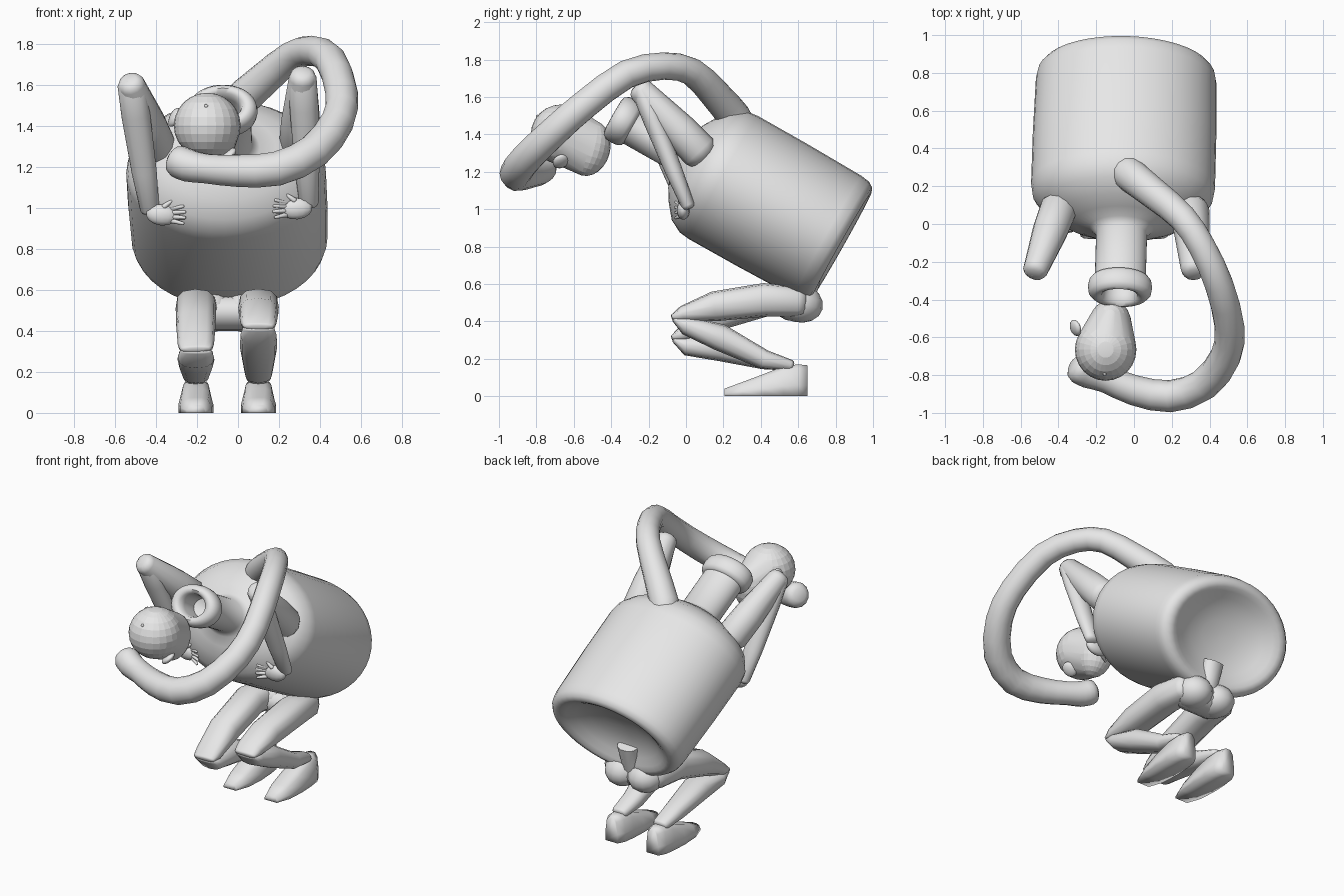
import bpy, bmesh, math
from mathutils import Vector, Matrix

if "Cube" in bpy.data.objects:
    bpy.data.objects.remove(bpy.data.objects["Cube"])

grey = bpy.data.materials.new("plain_grey")
grey.diffuse_color = (0.8, 0.8, 0.8, 1)
grey.use_nodes = True
grey.node_tree.nodes["Principled BSDF"].inputs["Base Color"].default_value = grey.diffuse_color


def finish(name, bm, angle=50):
    bmesh.ops.recalc_face_normals(bm, faces=bm.faces)
    mesh = bpy.data.meshes.new(name)
    bm.to_mesh(mesh)
    bm.free()
    mesh.materials.append(grey)
    ob = bpy.data.objects.new(name, mesh)
    bpy.context.collection.objects.link(ob)
    bpy.ops.object.select_all(action='DESELECT')
    ob.select_set(True)
    bpy.context.view_layer.objects.active = ob
    bpy.ops.object.shade_smooth_by_angle(angle=math.radians(angle))
    return ob


def skin(bm, rings):
    for a, b in zip(rings, rings[1:]):
        n = len(a)
        for i in range(n):
            bm.faces.new((a[i], a[(i + 1) % n], b[(i + 1) % n], b[i]))
    bm.faces.new(rings[0])
    bm.faces.new(rings[-1])


def smooth_path(pts, steps=3):
    """Catmull-Rom curve through points of any dimension."""
    p = [Vector(q) for q in pts]
    p = [p[0] * 2 - p[1]] + p + [p[-1] * 2 - p[-2]]
    out = []
    for a, b, c, d in zip(p, p[1:], p[2:], p[3:]):
        for k in range(steps):
            t = k / steps
            out.append((b * 2 + (c - a) * t + (a * 2 - b * 5 + c * 4 - d) * t * t
                        + (b * 3 - a - c * 3 + d) * t ** 3) * 0.5)
    return [tuple(v) for v in out] + [tuple(p[-2])]


def tube(name, pts, sides=12, wide=1.0, round_ends=True, square=1.0):
    """Tube through (x, y, z, radius[, width factor]); square < 1 makes it boxier."""
    ring_data = [(Vector(p[:3]), p[3], p[4] if len(p) > 4 else wide) for p in pts]
    if round_ends:
        for last in (False, True):
            (p, r, w), (q, _, _) = (ring_data[-1], ring_data[-2]) if last else ring_data[:2]
            d = (p - q).normalized()
            for k, s in ((0.35, 0.85), (0.55, 0.5)):
                ring_data.insert(len(ring_data) if last else 0, (p + d * r * k, r * s, w))
    bm = bmesh.new()
    rings = []
    side = Vector((1, 0, 0))

    def box(v):
        return math.copysign(abs(v) ** square, v)
    for i, (p, r, w) in enumerate(ring_data):
        t = ring_data[min(i + 1, len(ring_data) - 1)][0] - ring_data[max(i - 1, 0)][0]
        t.normalize()
        side = (side - t * side.dot(t)).normalized()
        up = t.cross(side)
        rings.append([bm.verts.new(p + side * box(math.cos(a)) * r * w + up * box(math.sin(a)) * r)
                      for a in (2 * math.pi * (k + 0.01) / sides for k in range(sides))])
    skin(bm, rings)
    return finish(name, bm)


def lathe(name, profile, matrix, sides=40):
    """Closed surface turned around local z from (height, radius) points."""
    bm = bmesh.new()
    skin(bm, [[bm.verts.new((r * math.cos(a), r * math.sin(a), s))
               for a in (2 * math.pi * k / sides for k in range(sides))] for s, r in profile])
    bm.transform(matrix)
    return finish(name, bm)


def ball(name, blobs, seg=24):
    """Hull around one or more (centre, size, rotation) ellipsoids."""
    bm = bmesh.new()
    for centre, size, rot in blobs:
        m = Matrix.Translation(centre)
        for ax, a in zip("XYZ", rot):
            m = m @ Matrix.Rotation(math.radians(a), 4, ax)
        bmesh.ops.create_uvsphere(bm, u_segments=seg, v_segments=seg // 2, radius=1,
                                  matrix=m @ Matrix.Diagonal((*size, 1)))
    if len(blobs) > 1:
        res = bmesh.ops.convex_hull(bm, input=bm.verts)
        inner = {g for g in res["geom_interior"] + res["geom_unused"]
                 if isinstance(g, bmesh.types.BMVert)}
        bmesh.ops.delete(bm, geom=list(inner), context='VERTS')
    return finish(name, bm)


# Oval bottle: hollowed base with a broad rim, rounded shoulder, neck and rolled lip
frame = (Matrix.Translation((-0.04, 0.81, 0.825))
         @ Matrix.Rotation(math.radians(-1.7), 4, 'Z')
         @ Matrix.Rotation(math.radians(60.6), 4, 'X')
         @ Matrix.Diagonal((1, 0.775, 1, 1)))
lathe("bottle", [
    (0.075, 0.02), (0.07, 0.12), (0.05, 0.22), (0.02, 0.30), (-0.01, 0.355), (-0.025, 0.39),
    (-0.028, 0.415), (-0.018, 0.445), (0.01, 0.468), (0.06, 0.478), (0.40, 0.486), (0.70, 0.487),
    (0.76, 0.478), (0.83, 0.43), (0.89, 0.335), (0.93, 0.25), (0.955, 0.17), (0.99, 0.135),
    (1.255, 0.135), (1.26, 0.15), (1.28, 0.165), (1.315, 0.17), (1.35, 0.165), (1.372, 0.145),
    (1.378, 0.12), (1.365, 0.095), (1.32, 0.085), (1.22, 0.08), (1.20, 0.02)], frame)

# Long curling hose rising from the bottle's upper side
tube("curling_hose", smooth_path([
    (-0.05, 0.29, 1.42, .09), (-0.02, 0.26, 1.49, .09), (0.12, 0.15, 1.62, .082),
    (0.26, 0.03, 1.735, .075), (0.36, -0.12, 1.765, .073), (0.45, -0.32, 1.72, .077),
    (0.505, -0.54, 1.56, .079), (0.485, -0.70, 1.42, .082), (0.37, -0.85, 1.275, .085),
    (0.19, -0.912, 1.19, .085), (0.0, -0.88, 1.18, .08), (-0.15, -0.82, 1.19, .073),
    (-0.24, -0.79, 1.205, .08), (-0.29, -0.765, 1.225, .08)], 2), 14)

# Head: egg shaped skull and jaw, ears and a small dot
ball("head", [((-0.15, -0.665, 1.40), (0.163, 0.165, 0.16), (0, 0, 0)),
              ((-0.125, -0.52, 1.325), (0.11, 0.115, 0.15), (-15, 0, 0))])
for label, c, tilt in (("left", (-0.31, -0.55, 1.44), 25), ("right", (-0.05, -0.67, 1.255), 50)):
    ball(label + "_ear", [(c, (0.022, 0.045, 0.05), (0, tilt, 15))], 14)
ball("crown_dot", [((-0.155, -0.793, 1.495), (0.01, 0.01, 0.01), (0, 0, 0))], 8)

# Arms: folded at raised elbows, hands resting on the bottle
arms = {
    "left": ((-0.40, 0.08, 1.30), (-0.52, -0.24, 1.60), (-0.43, 0.01, 0.99), 1),
    "right": ((0.30, 0.07, 1.31), (0.315, -0.24, 1.635), (0.345, 0.01, 1.02), -1),
}
for label, (shoulder, elbow, wrist, inward) in arms.items():
    s, e, w = Vector(shoulder), Vector(elbow), Vector(wrist)
    tube(label + "_upper_arm", [(*s, .10), (*s.lerp(e, .35), .095), (*e, .067)])
    tube(label + "_forearm", [(*e, .052), (*e.lerp(w, .25), .054), (*e.lerp(w, .7), .047),
                              (*w, .036)], 12, 1.3)
    palm = w + Vector((inward * 0.06, -0.025, -0.025))
    ball(label + "_palm", [(palm, (0.08, 0.035, 0.052), (0, inward * 5, 0))], 14)
    for k in range(4):
        a = palm + Vector((inward * 0.05, -0.01, 0.03 - 0.02 * k))
        b = a + Vector((inward * (0.065 - 0.008 * abs(k - 1.5)), -0.03, 0.012 - 0.008 * k))
        tube(f"{label}_finger_{k + 1}", [(*a, .013), (*b, .008)], 8)
    thumb = palm + Vector((inward * 0.01, -0.015, 0.04))
    tube(label + "_thumb", [(*thumb, .014), (*(thumb + Vector((inward * .04, 0, .03))), .008)], 8)

# Legs: crouching boxy thighs, shins and wedge shaped feet
hips = []
for label, x, knee in (("left", -0.205, 0.31), ("right", 0.10, 0.42)):
    mid = (knee + 0.53) / 2
    tube(label + "_thigh", [(x * 0.9, 0.60, 0.505, .08, 1.1), (x, 0.42, 0.515, .09, 1.1),
                            (x, 0.15, mid + 0.005, .08, 1.2), (x, -0.02, knee + 0.02, .042, 2.1),
                            (x, -0.068, knee + 0.003, .018, 4.3)], 12, square=0.75)
    tube(label + "_shin", [(x, -0.06, knee - 0.008, .018, 4.3), (x, 0.0, knee - 0.04, .052, 1.7),
                           (x, 0.18, 0.21 + (knee - 0.21) * 0.5, .072, 1.25),
                           (x, 0.42, 0.195, .052, 1.3), (x, 0.56, 0.165, .03, 1.8)], 12,
         square=0.8)
    bm = bmesh.new()
    rings = []
    # heel to toe: y, half width at sole, half width at top, height
    for y, w, t, h in ((0.65, .045, .035, .165), (0.60, .07, .058, .17), (0.52, .08, .062, .16),
                       (0.42, .085, .066, .12), (0.30, .078, .058, .075), (0.205, .045, .035, .04)):
        rings.append([bm.verts.new((x + a, y, z)) for a, z in
                      ((-w, 0.0), (w, 0.0), (w, h * .35), (t, h * .85), (t * .5, h),
                       (-t * .5, h), (-t, h * .85), (-w, h * .35))])
    skin(bm, rings)
    finish(label + "_foot", bm, 100)
    hip = (-0.05 + math.copysign(0.085, x), 0.60, 0.50)
    ball(label + "_buttock", [(hip, (0.12, 0.135, 0.105), (-15, 0, 0))], 16)
    hips.append(((hip[0], 0.58, 0.49), (0.10, 0.115, 0.09), (0, 0, 0)))

# Pelvis block and short flaring waist that just enters the hollow base
ball("pelvis", hips, 16)
tube("waist", [(-0.05, 0.61, 0.52, .08, 1.0), (-0.05, 0.66, 0.60, .055, 1.1),
               (-0.05, 0.695, 0.70, .045, 1.6)], 10, round_ends=False)
